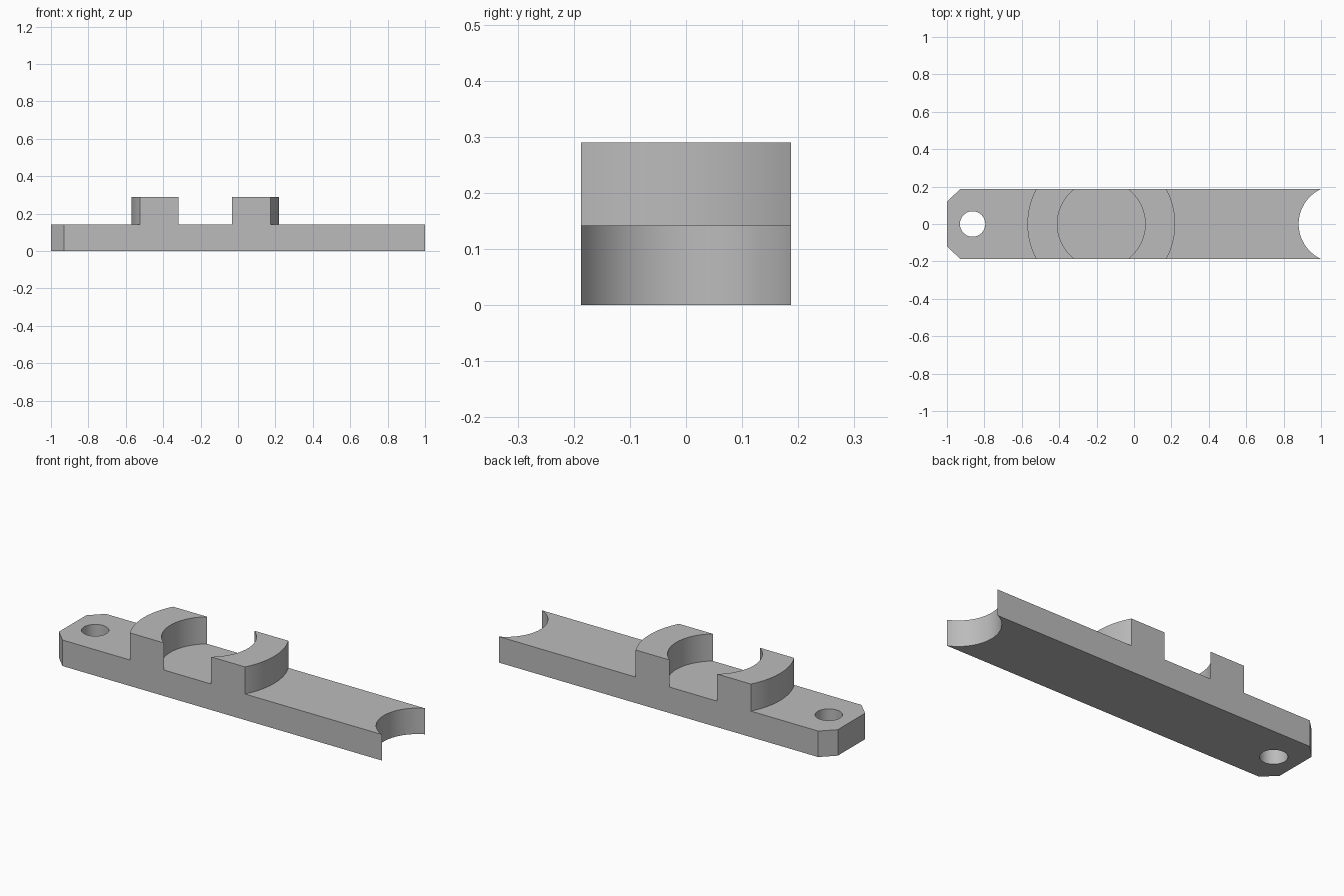
import bpy, bmesh, math

cube = bpy.data.objects.get("Cube")
if cube:
    bpy.data.objects.remove(cube, do_unlink=True)

HALF_W = 0.187      # half width of the bar
BASE_H = 0.142      # thickness of the bar
TOP_H = 0.29        # top of the clamp jaws
RING_X = -0.175     # centre of the clamp seat

grey = bpy.data.materials.new("plain grey")
grey.use_nodes = True
colour = (0.5, 0.5, 0.5, 1)
grey.diffuse_color = colour
grey.node_tree.nodes["Principled BSDF"].inputs["Base Color"].default_value = colour


def arc(cx, r, a0, a1, n=32):
    """Points on a circle centred on the bar's long axis."""
    angles = [a0 + (a1 - a0) * i / n for i in range(n + 1)]
    return [(cx + r * math.cos(a), r * math.sin(a)) for a in angles]


def prism(name, outline, z0, z1, bottom=True):
    """Extrude a counter-clockwise outline from z0 to z1."""
    bm = bmesh.new()
    low = [bm.verts.new((x, y, z0)) for x, y in outline]
    high = [bm.verts.new((x, y, z1)) for x, y in outline]
    bm.faces.new(high)
    if bottom:
        bm.faces.new(low[::-1])
    n = len(outline)
    for i in range(n):
        j = (i + 1) % n
        bm.faces.new((low[i], low[j], high[j], high[i]))
    mesh = bpy.data.meshes.new(name)
    bm.to_mesh(mesh)
    bm.free()
    mesh.materials.append(grey)
    obj = bpy.data.objects.new(name, mesh)
    bpy.context.collection.objects.link(obj)
    return obj


def select_only(obj):
    bpy.ops.object.select_all(action='DESELECT')
    obj.select_set(True)
    bpy.context.view_layer.objects.active = obj


# Base bar: chamfered at one end, scooped at the other
scoop_r = 0.206
scoop_a = math.asin(HALF_W / scoop_r)
scoop_x = 1 + scoop_r * math.cos(scoop_a)
outline = [(-0.93, HALF_W), (-1, 0.118), (-1, -0.118), (-0.93, -HALF_W)]
outline += arc(scoop_x, scoop_r, math.pi + scoop_a, math.pi - scoop_a)
bar = prism("base_bar", outline, 0, BASE_H)

# Bolt hole through the chamfered end
cutter = prism("hole_cutter", arc(-0.863, 0.068, 0, math.tau, 48)[:-1], -0.1, BASE_H + 0.1)
cutter.hide_render = True
cut = bar.modifiers.new("bolt_hole", 'BOOLEAN')
cut.operation = 'DIFFERENCE'
cut.solver = 'EXACT'
cut.object = cutter
select_only(bar)
bpy.ops.object.modifier_apply(modifier=cut.name)
bpy.data.objects.remove(cutter, do_unlink=True)

# Two curved jaws: opposite pieces of one ring, trimmed to the bar's width
OUTER, INNER = 0.395, 0.235
ao, ai = math.asin(HALF_W / OUTER), math.asin(HALF_W / INNER)
parts = [bar]
for name, turn in (("left_jaw", 0), ("right_jaw", math.pi)):
    shape = arc(RING_X, OUTER, turn - ao, turn + ao) + arc(RING_X, INNER, turn + ai, turn - ai)
    parts.append(prism(name, shape, BASE_H, TOP_H, bottom=False))

for part in parts:
    select_only(part)
    bpy.ops.object.shade_smooth_by_angle(angle=math.radians(30))
